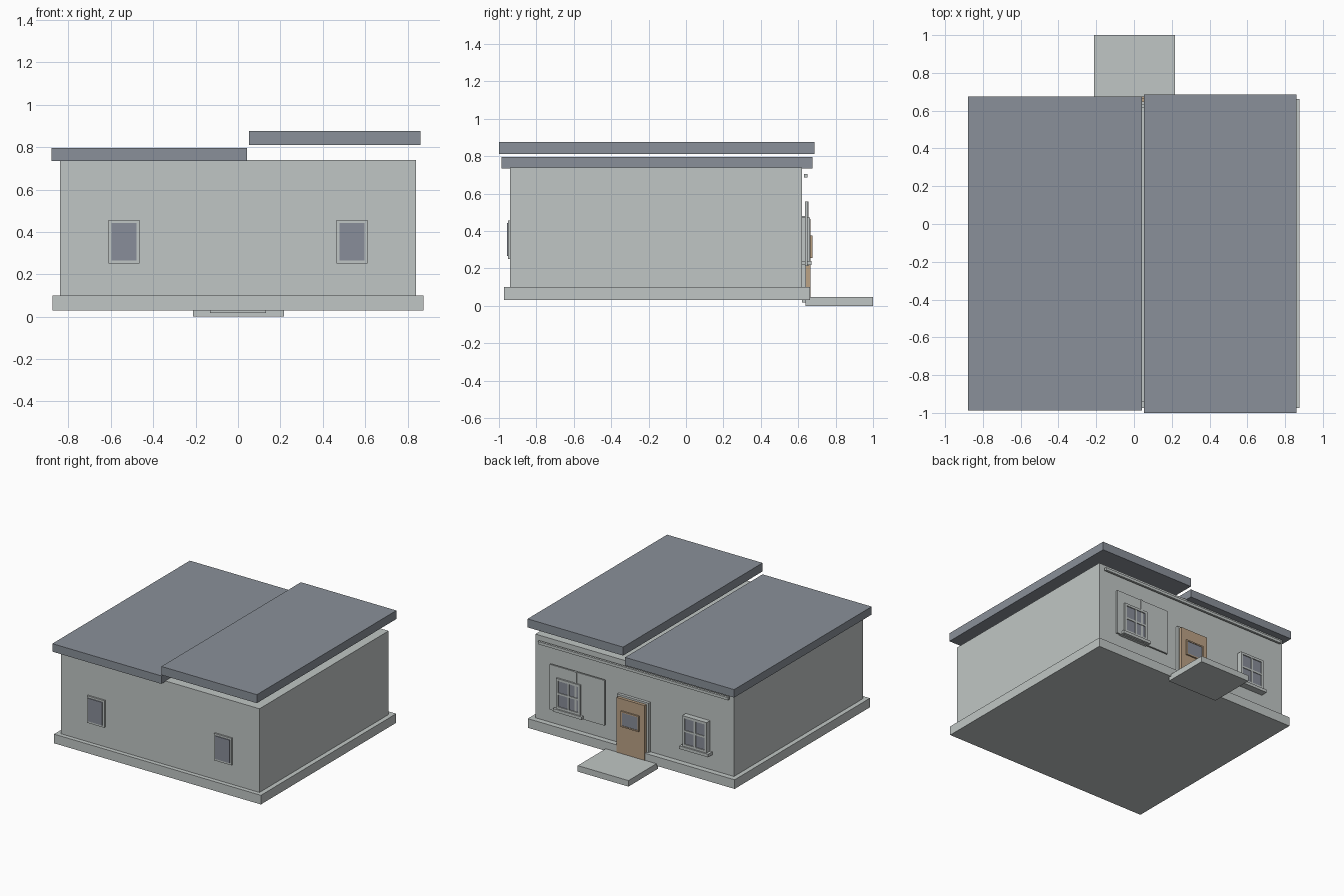
import bpy

if "Cube" in bpy.data.objects:
    bpy.data.objects.remove(bpy.data.objects["Cube"])


def material(name, rgb):
    m = bpy.data.materials.new(name)
    m.diffuse_color = (*rgb, 1)
    m.use_nodes = True
    m.node_tree.nodes["Principled BSDF"].inputs["Base Color"].default_value = m.diffuse_color
    return m


WALL = material("pale grey", (0.53, 0.565, 0.555))
ROOF = material("slate grey", (0.253, 0.28, 0.319))
GLASS = material("window grey", (0.25, 0.27, 0.32))
DOOR = material("wood brown", (0.50, 0.36, 0.235))


def box(name, x, y, z, mat):
    """Box from (min, max) ranges on each axis."""
    verts = [(a, b, c) for a in x for b in y for c in z]
    faces = [(0, 1, 3, 2), (4, 6, 7, 5), (0, 4, 5, 1),
             (2, 3, 7, 6), (0, 2, 6, 4), (1, 5, 7, 3)]
    me = bpy.data.meshes.new(name)
    me.from_pydata(verts, [], faces)
    me.materials.append(mat)
    ob = bpy.data.objects.new(name, me)
    bpy.context.collection.objects.link(ob)
    return ob


def frame(name, x, y, z, w, mat):
    """Four bars around a rectangle in the xz plane."""
    (x0, x1), (z0, z1) = x, z
    box(name + "_left", (x0, x0 + w), y, z, mat)
    box(name + "_right", (x1 - w, x1), y, z, mat)
    box(name + "_bottom", (x0 + w, x1 - w), y, (z0, z0 + w), mat)
    box(name + "_top", (x0 + w, x1 - w), y, (z1 - w, z1), mat)


# Body and foundation
box("foundation", (-0.875, 0.875), (-0.973, 0.662), (0.03, 0.10), WALL)
box("walls", (-0.84, 0.84), (-0.94, 0.62), (0.10, 0.74), WALL)

# Two flat roof slabs at different heights
box("low_roof", (-0.88, 0.043), (-0.987, 0.675), (0.735, 0.796), ROOF)
box("high_roof", (0.052, 0.86), (-1.0, 0.686), (0.811, 0.876), ROOF)

# Small windows on the front wall
for side, cx in (("left", -0.538), ("right", 0.538)):
    box(f"front_window_frame_{side}", (cx - 0.073, cx + 0.073),
        (-0.952, -0.94), (0.25, 0.457), WALL)
    box(f"front_window_glass_{side}", (cx - 0.06, cx + 0.06),
        (-0.958, -0.952), (0.266, 0.442), GLASS)

# Four-pane windows with sills on the entrance wall
for side, cx in (("left", -0.535), ("right", 0.535)):
    n = f"back_window_{side}"
    x, z = (cx - 0.103, cx + 0.103), (0.24, 0.473)
    frame(n + "_frame", x, (0.62, 0.662), z, 0.018, WALL)
    box(n + "_glass", (x[0] + 0.018, x[1] - 0.018), (0.63, 0.655),
        (z[0] + 0.018, z[1] - 0.018), GLASS)
    box(n + "_upright", (cx - 0.007, cx + 0.007), (0.655, 0.661),
        (z[0] + 0.018, z[1] - 0.018), WALL)
    box(n + "_crossbar", (x[0] + 0.018, x[1] - 0.018), (0.655, 0.66),
        (0.35, 0.364), WALL)
    box(n + "_sill", (cx - 0.122, cx + 0.122), (0.62, 0.672),
        (0.217, 0.24), WALL)

# Wall panel with a vertical strip behind the right window
box("wall_panel", (0.235, 0.698), (0.637, 0.650), (0.212, 0.558), WALL)
box("panel_strip", (0.468, 0.486), (0.650, 0.656), (0.212, 0.558), WALL)

# Long trim under the roof
box("eave_trim", (-0.81, 0.80), (0.632, 0.649), (0.685, 0.706), WALL)

# Door, frame, door window and step
box("door_frame", (-0.133, 0.133), (0.62, 0.642), (0.018, 0.48), WALL)
box("door", (-0.115, 0.122), (0.642, 0.665), (0.03, 0.465), DOOR)
frame("door_window_frame", (-0.072, 0.08), (0.665, 0.676), (0.255, 0.375),
      0.01, DOOR)
box("door_window_glass", (-0.062, 0.07), (0.665, 0.672), (0.265, 0.365), GLASS)
box("door_step", (-0.213, 0.216), (0.64, 1.0), (0.0, 0.046), WALL)
